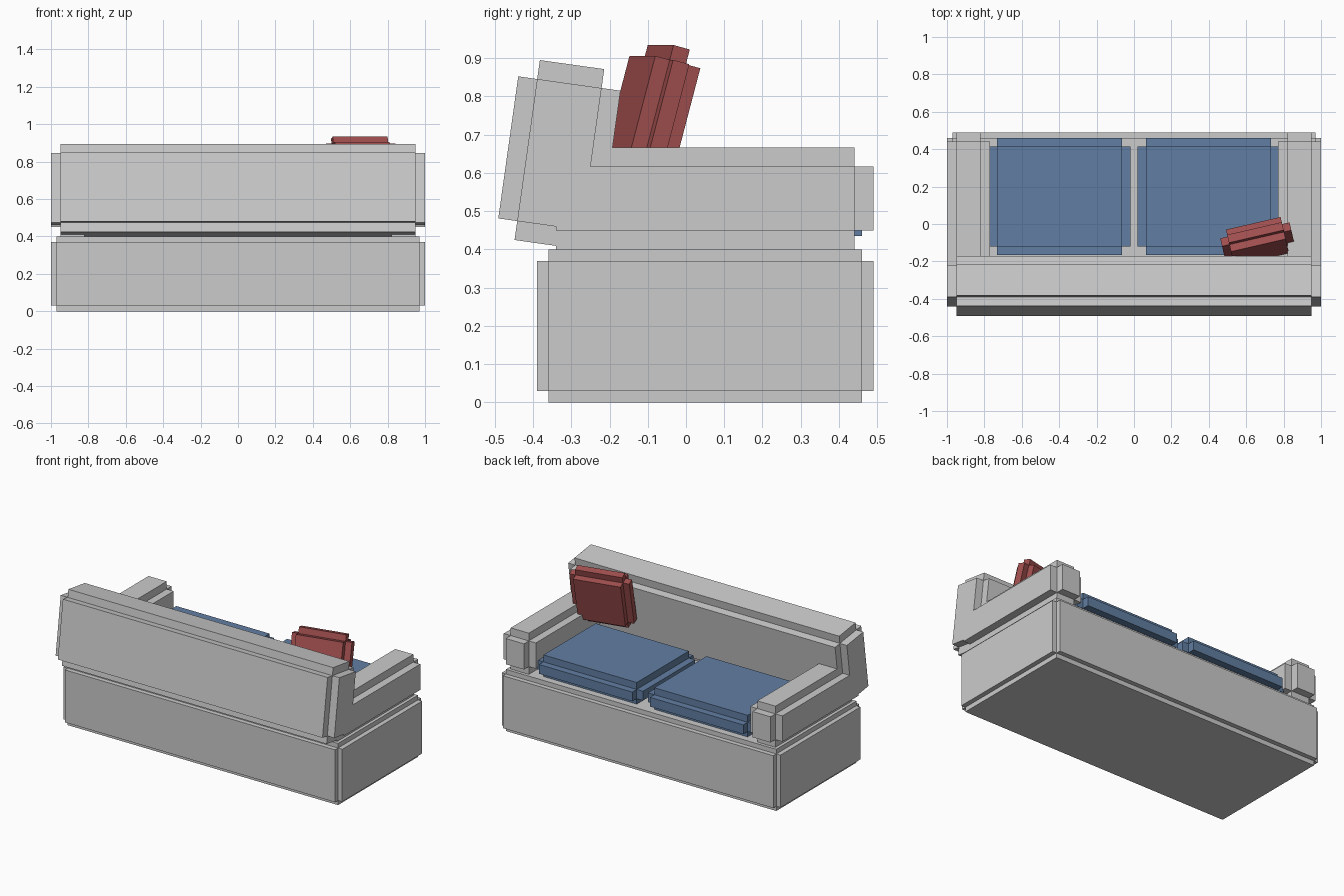
import bpy, bmesh
from math import radians
from mathutils import Matrix, Vector, Euler

if "Cube" in bpy.data.objects:
    bpy.data.objects.remove(bpy.data.objects["Cube"])


def material(name, rgb):
    m = bpy.data.materials.new(name)
    m.diffuse_color = (*rgb, 1)
    m.use_nodes = True
    m.node_tree.nodes["Principled BSDF"].inputs["Base Color"].default_value = m.diffuse_color
    return m


def stepped_block(name, centre, size, inset, rot=(0, 0, 0), mat=None):
    """Three crossing boxes, each full length on one axis and inset on the others."""
    bm = bmesh.new()
    for axis in range(3):
        dims = [s if i == axis else s - 2 * inset for i, s in enumerate(size)]
        bmesh.ops.create_cube(bm, size=1, matrix=Matrix.Diagonal((*dims, 1)))
    mesh = bpy.data.meshes.new(name)
    bm.to_mesh(mesh)
    bm.free()
    ob = bpy.data.objects.new(name, mesh)
    ob.location = centre
    ob.rotation_euler = Euler([radians(a) for a in rot])
    if mat:
        mesh.materials.append(mat)
    bpy.context.collection.objects.link(ob)
    return ob


def between(name, lo, hi, inset, mat=None):
    lo, hi = Vector(lo), Vector(hi)
    return stepped_block(name, (lo + hi) / 2, hi - lo, inset, mat=mat)


blue = material("blue_fabric", (0.12, 0.21, 0.36))
red = material("red_fabric", (0.37, 0.08, 0.08))

# Base
between("base", (-1, -0.39, 0), (1, 0.49, 0.40), 0.03)

# Leaning backrest
stepped_block("backrest", (0, -0.331, 0.648), (2, 0.27, 0.475), 0.05, (-8, 0, 0))

# Armrests and seat cushions, one per side
for side, s in (("left", -1), ("right", 1)):
    for name, x0, x1, y0, y1, z0, z1, inset, mat in (
        ("armrest", 0.77, 1.0, -0.39, 0.49, 0.40, 0.667, 0.05, None),
        ("seat_cushion", 0.018, 0.778, -0.165, 0.46, 0.39, 0.54, 0.045, blue),
    ):
        xs = sorted((s * x0, s * x1))
        between(f"{side}_{name}", (xs[0], y0, z0), (xs[1], y1, z1), inset, mat)

# Loose pillow leaning on the backrest
stepped_block("pillow", (0.66, -0.093, 0.745), (0.38, 0.125, 0.38), 0.04, (-15, 0, 13), red)
